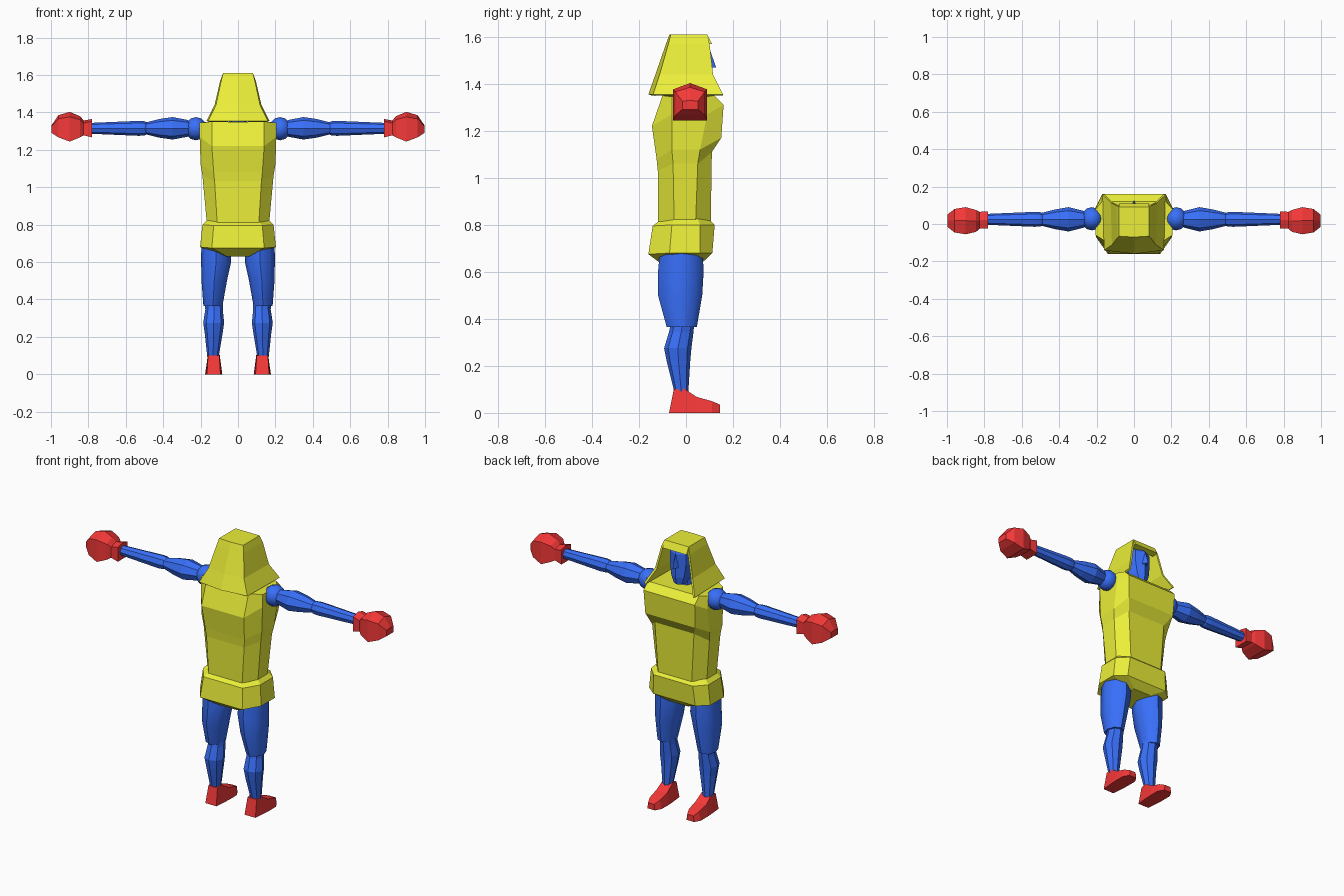
import bpy, bmesh, math

COLORS = {"yellow": (0.83, 0.86, 0.04, 1), "blue": (0.04, 0.16, 0.95, 1), "red": (0.92, 0.04, 0.04, 1)}
MATS = {}
for key, c in COLORS.items():
    MATS[key] = bpy.data.materials.new(key)
    MATS[key].diffuse_color = c


def loft(name, rings, color, mirror=False, smooth=False, closed=True, caps=(True, True)):
    """Skin a list of equal-length vertex rings."""
    bm = bmesh.new()
    vs = [[bm.verts.new(p) for p in r] for r in rings]
    n = len(rings[0])
    for a, b in zip(vs, vs[1:]):
        for i in range(n if closed else n - 1):
            j = (i + 1) % n
            bm.faces.new((a[i], a[j], b[j], b[i]))
    if caps[0]:
        bm.faces.new(vs[0][::-1])
    if caps[1]:
        bm.faces.new(vs[-1])
    bmesh.ops.recalc_face_normals(bm, faces=bm.faces)
    me = bpy.data.meshes.new(name)
    bm.to_mesh(me)
    bm.free()
    ob = bpy.data.objects.new(name, me)
    bpy.context.collection.objects.link(ob)
    me.materials.append(MATS[color])
    if mirror:
        ob.modifiers.new("mirror", 'MIRROR')
    if smooth:
        bpy.ops.object.select_all(action='DESELECT')
        bpy.context.view_layer.objects.active = ob
        ob.select_set(True)
        bpy.ops.object.shade_smooth_by_angle(angle=math.radians(50))
    return ob


def ring_z(z, cx, rx, cy, ry, n=8):
    return [(cx + rx * math.cos(2 * math.pi * i / n), cy + ry * math.sin(2 * math.pi * i / n), z) for i in range(n)]


def ring_x(x, cy, ry, cz, rz, n=8):
    return [(x, cy + ry * math.cos(2 * math.pi * i / n), cz + rz * math.sin(2 * math.pi * i / n)) for i in range(n)]


def body_ring(zb, yb, bx, zs, y1, y2, sx, zf, yf, fx):
    """Eight-sided garment section: back panel, sides, front panel."""
    right = [(bx, yb, zb), (sx, y1, zs), (sx, y2, zs), (fx, yf, zf)]
    return right + [(-x, y, z) for x, y, z in reversed(right)]


# tunic
loft("tunic", [
    body_ring(0.79, -0.12, 0.11, 0.79, -0.05, 0.04, 0.165, 0.79, 0.105, 0.11),
    body_ring(1.03, -0.12, 0.125, 1.06, -0.055, 0.05, 0.19, 1.11, 0.11, 0.13),
    body_ring(1.08, -0.125, 0.13, 1.12, -0.06, 0.06, 0.2, 1.17, 0.15, 0.165),
    body_ring(1.22, -0.145, 0.14, 1.27, -0.06, 0.09, 0.205, 1.31, 0.16, 0.17),
    body_ring(1.35, -0.10, 0.14, 1.345, -0.06, 0.08, 0.205, 1.35, 0.12, 0.17)], "yellow")

# tunic skirt
loft("tunic_skirt", [
    body_ring(0.82, -0.11, 0.11, 0.825, -0.05, 0.05, 0.165, 0.82, 0.10, 0.11),
    body_ring(0.795, -0.142, 0.13, 0.80, -0.06, 0.06, 0.19, 0.80, 0.122, 0.13),
    body_ring(0.675, -0.16, 0.14, 0.68, -0.07, 0.06, 0.203, 0.68, 0.112, 0.14),
    body_ring(0.63, -0.10, 0.06, 0.64, -0.05, 0.03, 0.07, 0.64, 0.07, 0.06)], "yellow")


# hood, open at the face and below
def hood_ring(z, w, yf, wb, yb, yc):
    return [(w, yf, z), (wb, yb, z), (0, yc, z), (-wb, yb, z), (-w, yf, z)]


hood = loft("hood", [
    hood_ring(1.355, 0.168, 0.157, 0.16, -0.14, -0.16),
    hood_ring(1.44, 0.125, 0.115, 0.118, -0.112, -0.13),
    hood_ring(1.57, 0.095, 0.10, 0.09, -0.075, -0.085),
    hood_ring(1.61, 0.08, 0.09, 0.08, -0.065, -0.07)], "yellow", closed=False, caps=(False, True))
sol = hood.modifiers.new("thickness", 'SOLIDIFY')
sol.thickness, sol.offset = 0.012, -1

# hood brow above the face
loft("hood_brow", [
    [(-0.08, 0.07, 1.61), (0.08, 0.07, 1.61), (0.08, 0.09, 1.61), (-0.08, 0.09, 1.61)],
    [(-0.093, 0.07, 1.565), (0.093, 0.07, 1.565), (0.08, 0.11, 1.57), (-0.08, 0.11, 1.57)]], "yellow")

# head, neck and nose
loft("head", [
    ring_z(1.365, 0, 0.035, 0.055, 0.035), ring_z(1.41, 0, 0.06, 0.03, 0.07),
    ring_z(1.49, 0, 0.075, 0.02, 0.08), ring_z(1.55, 0, 0.075, 0.02, 0.08),
    ring_z(1.59, 0, 0.055, 0.01, 0.06)], "blue")
loft("neck", [ring_z(1.33, 0, 0.05, 0, 0.05), ring_z(1.43, 0, 0.045, 0.005, 0.045)], "blue")
loft("nose", [
    [(-0.008, 0.085, 1.55), (0.008, 0.085, 1.55), (0, 0.10, 1.55)],
    [(-0.02, 0.085, 1.47), (0.02, 0.085, 1.47), (0, 0.128, 1.47)]], "blue")

# shoulders
loft("shoulder", [ring_x(0.225 + 0.058 * math.cos(t), 0.028, 0.062 * math.sin(t), 1.313, 0.062 * math.sin(t), 12)
                  for t in [math.pi * (0.05 + 0.15 * k) for k in range(7)]], "blue", True, True)

# arms
loft("upper_arm", [ring_x(x, 0.025, ry, 1.315, rz) for x, ry, rz in [
    (0.25, 0.035, 0.035), (0.27, 0.045, 0.045), (0.35, 0.065, 0.06), (0.42, 0.053, 0.05), (0.50, 0.033, 0.03)]],
    "blue", True)
loft("forearm", [ring_x(x, 0.025, r, 1.315, r) for x, r in [
    (0.48, 0.028), (0.50, 0.038), (0.53, 0.04), (0.79, 0.029)]], "blue", True)


# mitts
def mitt_ring(x, y0, y1, z0, z1, peak):
    ym, ins = (y0 + y1) / 2, (z1 - z0) * 0.12
    return [(x, y0, z0 + ins / 3), (x, y1, z0 + ins / 3), (x, y1, z1 - ins), (x, ym, z1 + peak), (x, y0, z1 - ins)]


loft("mitt", [mitt_ring(*r) for r in [
    (0.78, -0.025, 0.068, 1.262, 1.365, 0), (0.825, -0.025, 0.065, 1.275, 1.352, 0.005),
    (0.845, -0.042, 0.075, 1.262, 1.375, 0.005), (0.90, -0.055, 0.09, 1.238, 1.395, 0.008),
    (0.96, -0.045, 0.08, 1.262, 1.38, 0.005), (0.998, -0.015, 0.05, 1.29, 1.33, 0)]], "red", True)

# legs
loft("thigh", [ring_z(*r) for r in [
    (0.70, 0.118, 0.078, -0.02, 0.09), (0.60, 0.117, 0.08, -0.022, 0.097),
    (0.50, 0.127, 0.068, -0.025, 0.094), (0.365, 0.134, 0.051, -0.018, 0.064)]], "blue", True, True)
loft("shin", [ring_z(*r) for r in [
    (0.38, 0.128, 0.048, -0.015, 0.05), (0.345, 0.128, 0.047, -0.02, 0.052), (0.275, 0.13, 0.056, -0.035, 0.058),
    (0.22, 0.13, 0.048, -0.032, 0.05), (0.09, 0.134, 0.03, -0.02, 0.03)]], "blue", True)


# feet, lofted from heel to toe
def foot_ring(y, z, cx, wb, wt, yt=None):
    yt = y if yt is None else yt
    return [(cx - wb, y, 0), (cx + wb, y, 0), (cx + wt, yt, z), (cx - wt, yt, z)]


loft("foot", [
    foot_ring(-0.072, 0.10, 0.13, 0.036, 0.03, -0.052),
    foot_ring(-0.01, 0.105, 0.13, 0.042, 0.032),
    foot_ring(0.045, 0.068, 0.13, 0.046, 0.036),
    foot_ring(0.11, 0.05, 0.13, 0.045, 0.033),
    foot_ring(0.145, 0.035, 0.13, 0.025, 0.02)], "red", True)
